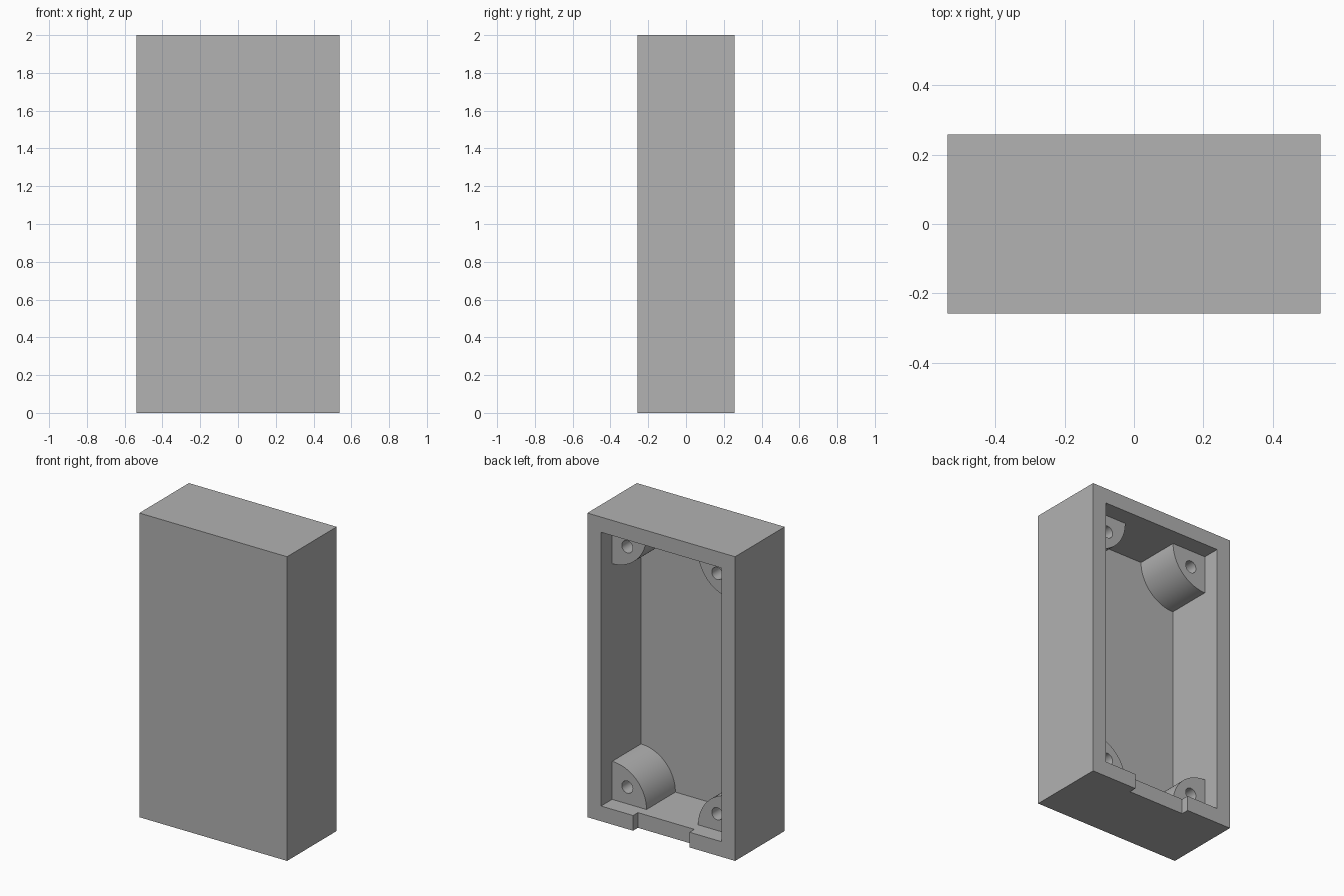
import bpy, bmesh
from math import sin, cos, pi, radians
from mathutils import Matrix

WIDTH, DEPTH, HEIGHT = 1.075, 0.515, 2.0
WALL = 0.1            # wall and front panel thickness
BACK = DEPTH / 2      # y of the open rim
POST_R = 0.25         # quarter-round corner posts
POST_END = BACK - 0.115
HOLE_R, HOLE_IN, HOLE_DEPTH = 0.04, 0.11, 0.25
EMBED = 0.02          # how far posts sink into the walls

if "Cube" in bpy.data.objects:
    bpy.data.objects.remove(bpy.data.objects["Cube"], do_unlink=True)

grey = bpy.data.materials.new("plain grey")
grey.use_nodes = True
colour = (0.445, 0.445, 0.445, 1)
grey.diffuse_color = colour
grey.node_tree.nodes["Principled BSDF"].inputs["Base Color"].default_value = colour


def add_object(name, bm):
    bmesh.ops.recalc_face_normals(bm, faces=bm.faces)
    mesh = bpy.data.meshes.new(name)
    bm.to_mesh(mesh)
    bm.free()
    mesh.materials.append(grey)
    obj = bpy.data.objects.new(name, mesh)
    bpy.context.collection.objects.link(obj)
    return obj


def box(name, low, high):
    bm = bmesh.new()
    bmesh.ops.create_cube(bm, size=1)
    for v in bm.verts:
        v.co = [h if c > 0 else l for c, l, h in zip(v.co, low, high)]
    return add_object(name, bm)


def activate(obj):
    bpy.ops.object.select_all(action='DESELECT')
    obj.select_set(True)
    bpy.context.view_layer.objects.active = obj


def cut(obj, cutter):
    mod = obj.modifiers.new("cut", 'BOOLEAN')
    mod.operation = 'DIFFERENCE'
    mod.solver = 'EXACT'
    mod.object = cutter
    activate(obj)
    bpy.ops.object.modifier_apply(modifier=mod.name)
    bpy.data.objects.remove(cutter, do_unlink=True)


# Case: a box hollowed from the back, with a shallow notch in the bottom rim
half = WIDTH / 2
inner = half - WALL
case = box("case", (-half, -BACK, 0), (half, BACK, HEIGHT))
cut(case, box("cavity", (-inner, -BACK + WALL, WALL), (inner, BACK + 1, HEIGHT - WALL)))
cut(case, box("rim_notch", (-0.205, BACK - 0.05, -1), (0.205, BACK + 1, WALL + EMBED)))


def screw_post(name, sx, sz):
    """Quarter-round post growing from one inner corner, with a blind hole."""
    cx = -sx * inner
    cz = WALL if sz > 0 else HEIGHT - WALL
    steps = 24
    arc = [(POST_R * cos(i * pi / 2 / steps), POST_R * sin(i * pi / 2 / steps))
           for i in range(steps + 1)]
    profile = [(-EMBED, -EMBED), (POST_R, -EMBED)] + arc + [(-EMBED, POST_R)]
    start = -BACK + WALL - EMBED
    bm = bmesh.new()
    face = bm.faces.new([bm.verts.new((cx + sx * u, start, cz + sz * v)) for u, v in profile])
    grown = bmesh.ops.extrude_face_region(bm, geom=[face])["geom"]
    moved = [g for g in grown if isinstance(g, bmesh.types.BMVert)]
    bmesh.ops.translate(bm, verts=moved, vec=(0, POST_END - start, 0))
    post = add_object(name, bm)

    bm = bmesh.new()
    place = Matrix.Translation((cx + sx * HOLE_IN, POST_END, cz + sz * HOLE_IN))
    bmesh.ops.create_cone(bm, cap_ends=True, segments=32, radius1=HOLE_R, radius2=HOLE_R,
                          depth=2 * HOLE_DEPTH, matrix=place @ Matrix.Rotation(pi / 2, 4, 'X'))
    cut(post, add_object("screw_hole", bm))
    activate(post)
    bpy.ops.object.shade_smooth_by_angle(angle=radians(30))


# Four corner posts
for side, sx in (("right", 1), ("left", -1)):
    for level, sz in (("lower", 1), ("upper", -1)):
        screw_post(f"{level}_{side}_screw_post", sx, sz)
